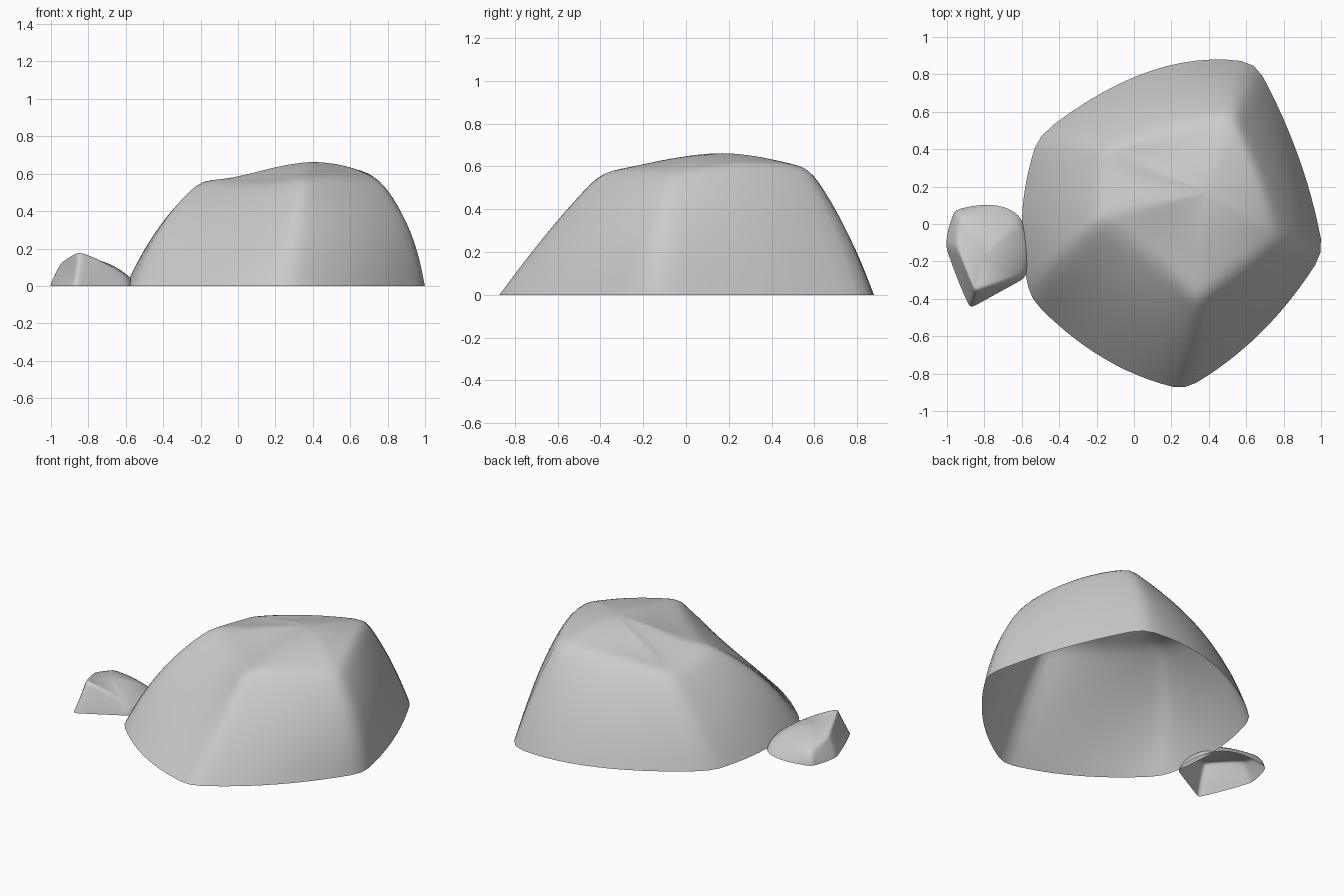
import bpy
from mathutils import Vector

if "Cube" in bpy.data.objects:
    bpy.data.objects.remove(bpy.data.objects["Cube"])

SEG = 14   # samples along one side of a facet


def quad(a, m, b, t):
    """Smooth curve that passes through a, m (half way) and b."""
    return a * ((1 - t) * (1 - 2 * t)) + m * (4 * t * (1 - t)) + b * (t * (2 * t - 1))


def soften(loop, passes):
    """Round the corners of a closed ring a little."""
    for _ in range(passes):
        n = len(loop)
        loop = [(loop[i - 1] + loop[i] * 2 + loop[(i + 1) % n]) / 4 for i in range(n)]
    return loop


def ring(points):
    """Closed ring from alternating corner / side-middle points."""
    pts = [Vector(p) for p in points]
    out = []
    for i in range(0, len(pts), 2):
        a, m, b = pts[i], pts[i + 1], pts[(i + 2) % len(pts)]
        out += [quad(a, m, b, k / SEG) for k in range(SEG)]
    return soften(out, 1)


def make_rock(name, base, middle, rim, peak, dip_x):
    """Open-bottomed faceted boulder: side facets, then a top facet that
    dips towards rim points left of dip_x and bulges elsewhere."""
    peak = Vector(peak)
    b, m, r = ring(base), ring(middle), ring(rim)
    n = len(b)
    rings = [[quad(b[i], m[i], r[i], k / SEG) for i in range(n)] for k in range(SEG + 1)]
    for k in range(1, SEG):
        t = k / SEG
        level = []
        for p in r:
            q = p.lerp(peak, t)
            w = min(max((p.x - dip_x + .2) / .9, 0), 1)
            dip = t * t * (3 - 2 * t)
            bulge = 1 - (1 - t) ** 2
            q.z = p.z + (peak.z - p.z) * (dip + (bulge - dip) * w)
            level.append(q)
        # blend heights around the top without shrinking its outline
        smooth = soften(level, int(40 * t))
        for p, s in zip(level, smooth):
            p.z = s.z
        rings.append(soften(level, 1))
    # round the break between sides and top
    for _ in range(2):
        rings = [rings[0]] + [
            [(rings[k - 1][i] + rings[k][i] * 2 + rings[k + 1][i]) / 4 for i in range(n)]
            for k in range(1, len(rings) - 1)] + [rings[-1]]
    verts = [p for level in rings for p in level] + [peak]
    faces = []
    for k in range(len(rings) - 1):
        for i in range(n):
            j = (i + 1) % n
            faces.append((k * n + i, k * n + j, (k + 1) * n + j, (k + 1) * n + i))
    last = (len(rings) - 1) * n
    faces += [(last + i, last + (i + 1) % n, len(verts) - 1) for i in range(n)]
    mesh = bpy.data.meshes.new(name)
    mesh.from_pydata(verts, [], faces)
    mesh.polygons.foreach_set("use_smooth", [True] * len(faces))
    obj = bpy.data.objects.new(name, mesh)
    bpy.context.collection.objects.link(obj)
    return obj


# large boulder
make_rock(
    "large_rock",
    base=[(-.55, -.40, 0), (-.16, -.72, 0), (.27, -.885, 0), (.68, -.58, 0), (1.012, -.15, 0),
          (.88, .36, 0), (.65, .86, 0), (.09, .82, 0), (-.51, .47, 0), (-.6, .03, 0)],
    middle=[(-.40, -.21, .33), (-.035, -.43, .315), (.31, -.63, .33), (.65, -.41, .33), (.925, -.12, .31),
            (.79, .32, .34), (.58, .74, .32), (.12, .67, .33), (-.36, .45, .27), (-.41, .1, .32)],
    rim=[(-.19, .03, .57), (.09, -.175, .545), (.33, -.41, .57), (.56, -.24, .58), (.77, -.08, .55),
         (.67, .25, .61), (.52, .59, .59), (.15, .49, .565), (-.17, .39, .51), (-.18, .2, .54)],
    peak=(.4, .17, .662), dip_x=0)

# small stone beside it
make_rock(
    "small_rock",
    base=[(-1.005, -.12, 0), (-.945, -.29, 0), (-.875, -.45, 0), (-.73, -.37, 0), (-.585, -.29, 0),
          (-.56, -.13, 0), (-.605, .03, 0), (-.74, .1, 0), (-.955, .075, 0), (-.99, -.02, 0)],
    middle=[(-.98, -.12, .06), (-.92, -.26, .08), (-.86, -.405, .09), (-.73, -.35, .06), (-.59, -.28, .03),
            (-.565, -.13, .025), (-.61, .02, .02), (-.75, .07, .035), (-.945, .06, .05), (-.97, -.03, .05)],
    rim=[(-.945, -.12, .125), (-.9, -.24, .16), (-.85, -.355, .187), (-.73, -.32, .135), (-.61, -.27, .06),
         (-.59, -.13, .055), (-.62, .0, .045), (-.76, .03, .07), (-.92, .035, .085), (-.945, -.04, .10)],
    peak=(-.8, -.17, .142), dip_x=-2)
